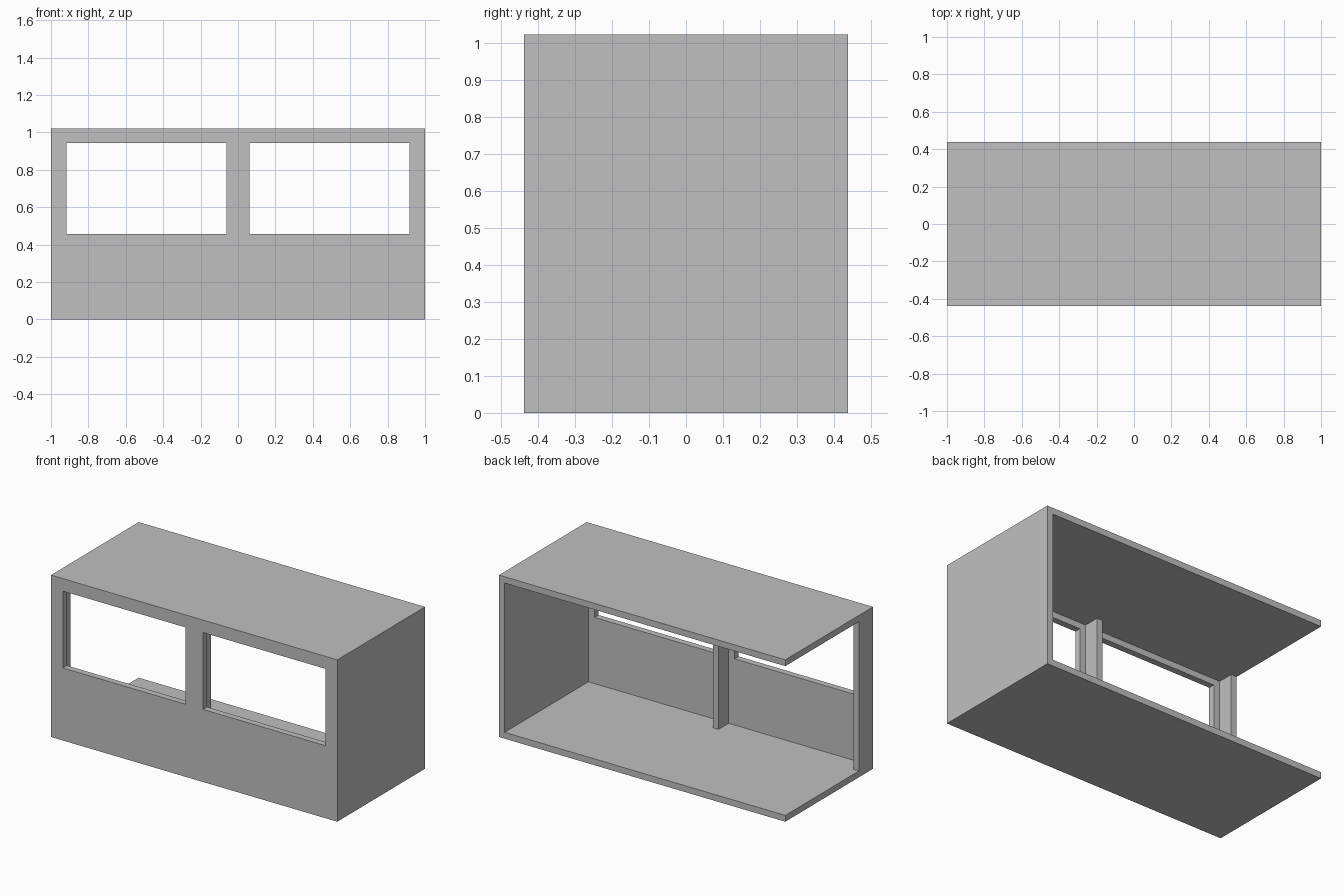
import bpy
import bmesh
from mathutils import Vector

if "Cube" in bpy.data.objects:
    bpy.data.objects.remove(bpy.data.objects["Cube"], do_unlink=True)

WIDTH, DEPTH, HEIGHT = 2.0, 0.875, 1.022
X, Y = WIDTH / 2, DEPTH / 2
T = 0.04            # panel thickness
POST_DEPTH = 0.10

grey = bpy.data.materials.new("plain grey")
grey.use_nodes = True
colour = (0.53, 0.53, 0.53, 1)
grey.diffuse_color = colour
grey.node_tree.nodes["Principled BSDF"].inputs["Base Color"].default_value = colour


def add_object(name, bm):
    bmesh.ops.recalc_face_normals(bm, faces=bm.faces)
    mesh = bpy.data.meshes.new(name)
    bm.to_mesh(mesh)
    bm.free()
    mesh.materials.append(grey)
    obj = bpy.data.objects.new(name, mesh)
    bpy.context.collection.objects.link(obj)


def box(name, low, high):
    bm = bmesh.new()
    bmesh.ops.create_cube(bm, size=1)
    low, high = Vector(low), Vector(high)
    bmesh.ops.scale(bm, vec=high - low, verts=bm.verts)
    bmesh.ops.translate(bm, vec=(low + high) / 2, verts=bm.verts)
    add_object(name, bm)


def windowed_wall(name, xs, zs, y, openings):
    """Grid of panels with some cells left open, thickened towards the back."""
    bm = bmesh.new()
    grid = [[bm.verts.new((x, y, z)) for z in zs] for x in xs]
    for i in range(len(xs) - 1):
        for k in range(len(zs) - 1):
            if (i, k) not in openings:
                bm.faces.new((grid[i][k], grid[i + 1][k],
                              grid[i + 1][k + 1], grid[i][k + 1]))
    result = bmesh.ops.extrude_face_region(bm, geom=bm.faces[:], use_keep_orig=True)
    moved = [g for g in result["geom"] if isinstance(g, bmesh.types.BMVert)]
    bmesh.ops.translate(bm, vec=(0, T, 0), verts=moved)
    add_object(name, bm)


# Shell: floor, roof and one closed end; the back and other end stay open
inner_y = -Y + T
box("floor", (-X, inner_y, 0), (X, Y, T))
box("roof", (-X, inner_y, HEIGHT - T), (X, Y, HEIGHT))
box("end_wall", (X - T, inner_y, T), (X, Y, HEIGHT - T))

# Front wall with two window openings
windowed_wall("front_wall", (-X, -0.917, -0.062, 0.062, 0.917, X),
              (0, 0.458, 0.943, HEIGHT), -Y, {(1, 1), (3, 1)})

# Posts standing behind the front wall
for name, x in (("middle_post", 0), ("end_post", -X + T / 2)):
    box(name, (x - T / 2, inner_y, T),
        (x + T / 2, inner_y + POST_DEPTH, HEIGHT - T))
